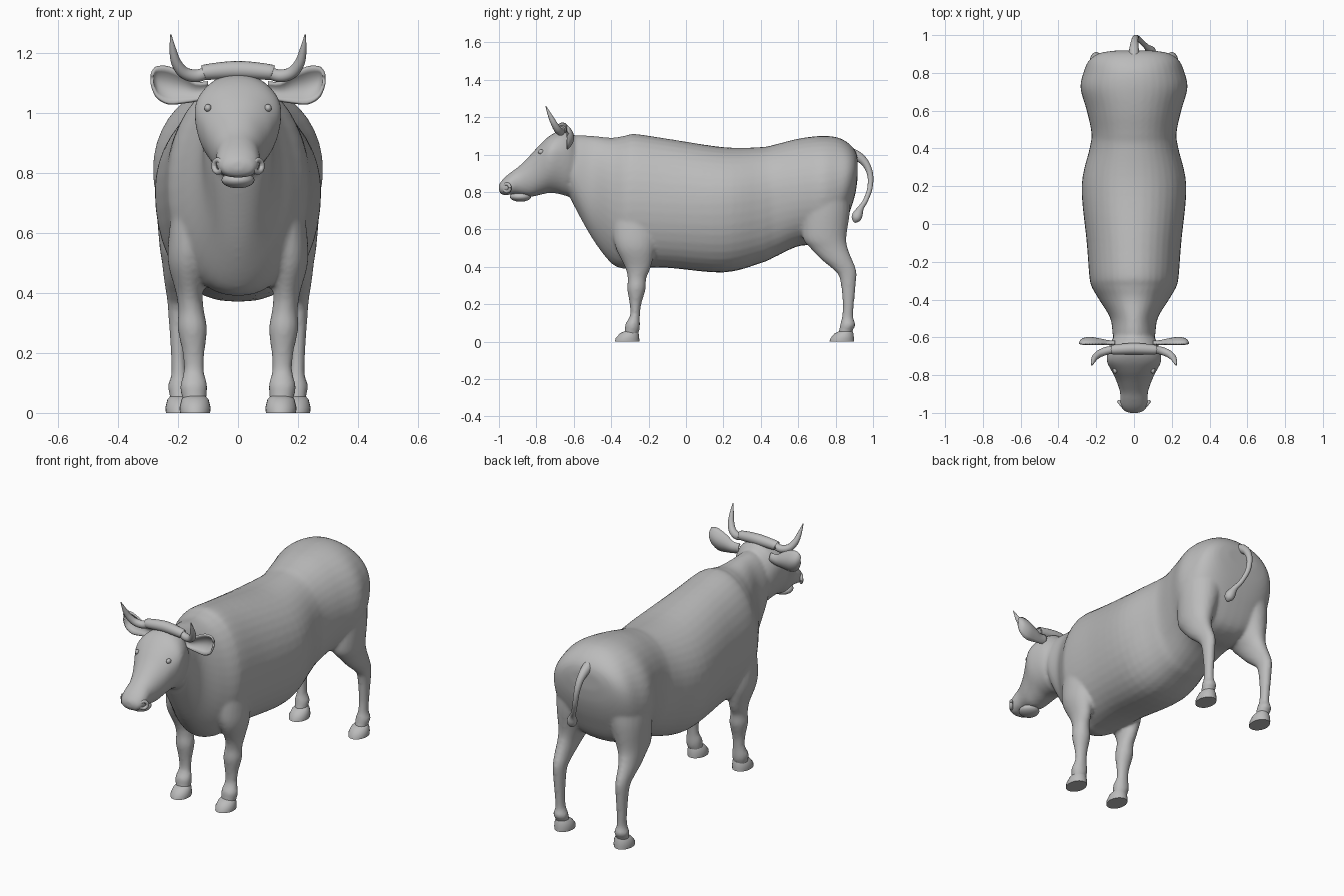
import bpy, bmesh, math
from mathutils import Vector

cube = bpy.data.objects.get("Cube")
if cube:
    bpy.data.objects.remove(cube)

grey = bpy.data.materials.new("plain grey")
grey.use_nodes = True
grey.diffuse_color = (0.5, 0.5, 0.5, 1)
grey.node_tree.nodes["Principled BSDF"].inputs["Base Color"].default_value = grey.diffuse_color


def smooth_rows(rows, steps):
    """Run a smooth curve through all the numbers of the section rows."""
    out = []
    last = len(rows) - 1
    for i in range(last):
        a, b, c, d = (rows[max(0, min(last, i + k))] for k in (-1, 0, 1, 2))
        for s in range(steps):
            t = s / steps
            out.append([q + 0.5 * t * (r - p + t * (2 * p - 5 * q + 4 * r - e + t * (3 * (q - r) + e - p)))
                        for p, q, r, e in zip(a, b, c, d)])
    return out + [list(rows[-1])]


def loft(bm, rings):
    """Skin closed rings of points and cap both ends."""
    loops = [[bm.verts.new(p) for p in ring] for ring in rings]
    n = len(loops[0])
    for a, b in zip(loops, loops[1:]):
        for k in range(n):
            bm.faces.new((a[k], a[(k + 1) % n], b[(k + 1) % n], b[k]))
    bm.faces.new(loops[0])
    bm.faces.new(loops[-1])


def angles(n):
    return [2 * math.pi * k / n for k in range(n)]


def egg_ring(row, n=40):
    """Upright section: y, bottom, top, half width, height of widest point, fullness below."""
    y, low, high, width, mid, full = row
    zw = low + (high - low) * mid
    ring = []
    for a in angles(n):
        c, s = math.cos(a), math.sin(a)
        power = full if s < 0 else 0.95
        x = math.copysign(abs(c) ** power, c) * width
        ring.append((x, y, zw + s * (high - zw if s > 0 else zw - low)))
    return ring


def leg_ring(row, side=1, n=24):
    x, y, z, rx, ry = row
    return [(side * (x + rx * math.cos(a)), y + ry * math.sin(a), z) for a in angles(n)]


def tube_rings(rows, n=16):
    """Round rings square to a path of x, y, z, radius rows."""
    rings = []
    for i, row in enumerate(rows):
        centre = Vector(row[:3])
        along = Vector(rows[min(i + 1, len(rows) - 1)][:3]) - Vector(rows[max(i - 1, 0)][:3])
        turn = along.to_track_quat('Z', 'Y')
        rings.append([centre + turn @ Vector((math.cos(a), math.sin(a), 0)) * row[3] for a in angles(n)])
    return rings


def finish(name, bm, sharp=40):
    bmesh.ops.recalc_face_normals(bm, faces=bm.faces)
    mesh = bpy.data.meshes.new(name)
    bm.to_mesh(mesh)
    bm.free()
    mesh.materials.append(grey)
    obj = bpy.data.objects.new(name, mesh)
    bpy.context.collection.objects.link(obj)
    bpy.ops.object.select_all(action='DESELECT')
    obj.select_set(True)
    bpy.context.view_layer.objects.active = obj
    bpy.ops.object.shade_smooth_by_angle(angle=math.radians(sharp))
    return obj


def tube(name, rows, steps=6):
    bm = bmesh.new()
    loft(bm, tube_rings(smooth_rows(rows, steps)))
    return finish(name, bm)


def ball(name, centre, size):
    bm = bmesh.new()
    bmesh.ops.create_uvsphere(bm, u_segments=20, v_segments=12, radius=1)
    bmesh.ops.scale(bm, vec=size, verts=bm.verts)
    bmesh.ops.translate(bm, vec=centre, verts=bm.verts)
    return finish(name, bm)


# Trunk and neck sections
trunk = [
    (-.65, .84, 1.06, .08, .5, 1), (-.6, .73, 1.1, .11, .5, 1), (-.5, .55, 1.1, .125, .5, 1),
    (-.4, .42, 1.09, .185, .5, 1), (-.33, .39, 1.1, .225, .5, .9), (-.27, .395, 1.11, .237, .5, .85),
    (-.1, .395, 1.085, .25, .5, .8), (.2, .37, 1.04, .277, .55, .8), (.4, .42, 1.04, .235, .55, .8),
    (.48, .455, 1.055, .225, .55, .8), (.6, .51, 1.085, .25, .5, .8), (.72, .52, 1.1, .283, .5, .8),
    (.81, .56, 1.092, .265, .5, .8), (.87, .68, 1.06, .235, .5, .8), (.905, .79, 1.02, .18, .5, .8),
    (.918, .88, .98, .1, .5, .9)]

# Head sections from poll to muzzle
head = [
    (-.56, .84, 1.04, .08, .5, 1), (-.62, .78, 1.125, .12, .6, 1), (-.68, .79, 1.125, .14, .65, 1),
    (-.73, .795, 1.1, .143, .66, 1), (-.78, .785, 1.055, .118, .62, .9), (-.83, .775, 1.0, .094, .55, .8),
    (-.89, .785, .94, .074, .5, .7), (-.93, .788, .91, .074, .45, .7), (-.965, .783, .882, .07, .45, .7),
    (-.99, .79, .855, .052, .45, .8), (-1, .805, .84, .025, .5, 1)]

# Leg sections from the top down
front_leg = [
    (.13, -.28, .75, .08, .11), (.152, -.275, .6, .078, .12), (.167, -.27, .5, .066, .105),
    (.162, -.257, .4, .045, .07), (.156, -.262, .34, .043, .05), (.152, -.265, .28, .049, .049),
    (.148, -.27, .2, .037, .031), (.147, -.273, .14, .034, .027), (.147, -.285, .095, .045, .039),
    (.147, -.287, .07, .044, .04), (.145, -.292, .045, .04, .038), (.145, -.3, .02, .036, .036)]
rear_leg = [
    (.14, .74, .85, .13, .14), (.165, .745, .7, .107, .132), (.185, .74, .56, .077, .118),
    (.195, .765, .5, .058, .1), (.2, .805, .44, .046, .083), (.2, .845, .39, .038, .063),
    (.2, .866, .34, .033, .045), (.198, .868, .2, .026, .03), (.196, .864, .13, .026, .031),
    (.195, .865, .09, .039, .041), (.193, .855, .06, .035, .037), (.192, .845, .02, .034, .036)]

# Hide: trunk, head, jaw and four legs melted into one skin
bm = bmesh.new()
loft(bm, [egg_ring(r) for r in smooth_rows(trunk, 5)])
loft(bm, [egg_ring(r) for r in smooth_rows(head, 5)])
for side in (-1, 1):
    for leg in (front_leg, rear_leg):
        loft(bm, [leg_ring(r, side) for r in smooth_rows(leg, 5)])
hide = finish("hide", bm)
remesh = hide.modifiers.new("melt", 'REMESH')
remesh.mode = 'VOXEL'
remesh.voxel_size = 0.01
remesh.use_smooth_shade = True
relax = hide.modifiers.new("relax", 'SMOOTH')
relax.factor = 0.5
relax.iterations = 5

# Lower jaw with open lip
ball("lower_jaw", (0, -.885, .775), (.055, .057, .027))

# Bony crest between the horns
tube("horn_crest", [(-.112, -.665, 1.132, .02), (-.105, -.665, 1.135, .026), (0, -.66, 1.142, .03),
                    (.105, -.665, 1.135, .026), (.112, -.665, 1.132, .02)])

for side, word in ((1, "left"), (-1, "right")):
    # Hooves
    for place, x, y in (("front", .143, -.315), ("rear", .19, .833)):
        bm = bmesh.new()
        rows = [(x, y + .026, .06, .032, .03), (x, y + .012, .045, .045, .05),
                (x, y + .002, .018, .052, .063), (x, y, 0, .05, .066)]
        loft(bm, [leg_ring(r, side) for r in rows])
        finish(f"{place}_{word}_hoof", bm)

    # Horns
    horn = [(.1, -.665, 1.134, .02), (.14, -.67, 1.122, .021), (.18, -.685, 1.133, .02),
            (.205, -.705, 1.165, .017), (.216, -.725, 1.205, .012), (.224, -.75, 1.26, .002)]
    tube(word + "_horn", [(side * x, y, z, r) for x, y, z, r in horn])

    # Ears: cupped leaf, hollow towards the front
    bm = bmesh.new()
    ear = [(.1, 1.075, .026), (.14, 1.07, .03), (.18, 1.08, .046), (.23, 1.09, .06),
           (.265, 1.1, .052), (.28, 1.108, .034), (.287, 1.112, .012)]
    lines = []
    for x, z, half in smooth_rows(ear, 3):
        line = []
        for k in range(9):
            v = k / 4 - 1
            line.append(bm.verts.new((side * x, -.636 + .55 * half * (1 - v * v), z + half * v)))
        lines.append(line)
    for a, b in zip(lines, lines[1:]):
        for k in range(8):
            bm.faces.new((a[k], a[k + 1], b[k + 1], b[k]))
    leaf = finish(word + "_ear", bm, 60)
    shell = leaf.modifiers.new("thickness", 'SOLIDIFY')
    shell.thickness = 0.01
    shell.offset = 0

    # Eyes, and nostril rims as small rings on the muzzle
    ball(word + "_eye", (side * .1, -.775, 1.015), (.012, .016, .013))
    rim = []
    for a in angles(12) + [0]:
        rim.append((side * (.066 + .014 * math.cos(a)), -.957 + .016 * math.cos(a),
                    .822 + .02 * math.sin(a), .009))
    tube(word + "_nostril_rim", rim, 2)

# Tail with tuft swinging to the left
tube("tail", [(0, .87, 1.01, .03), (0, .92, .99, .026), (.003, .962, .95, .02), (.008, .985, .89, .016),
              (.02, .983, .82, .014), (.045, .96, .755, .013), (.07, .935, .715, .016),
              (.085, .918, .68, .027), (.092, .908, .655, .024), (.095, .9, .638, .006)])
